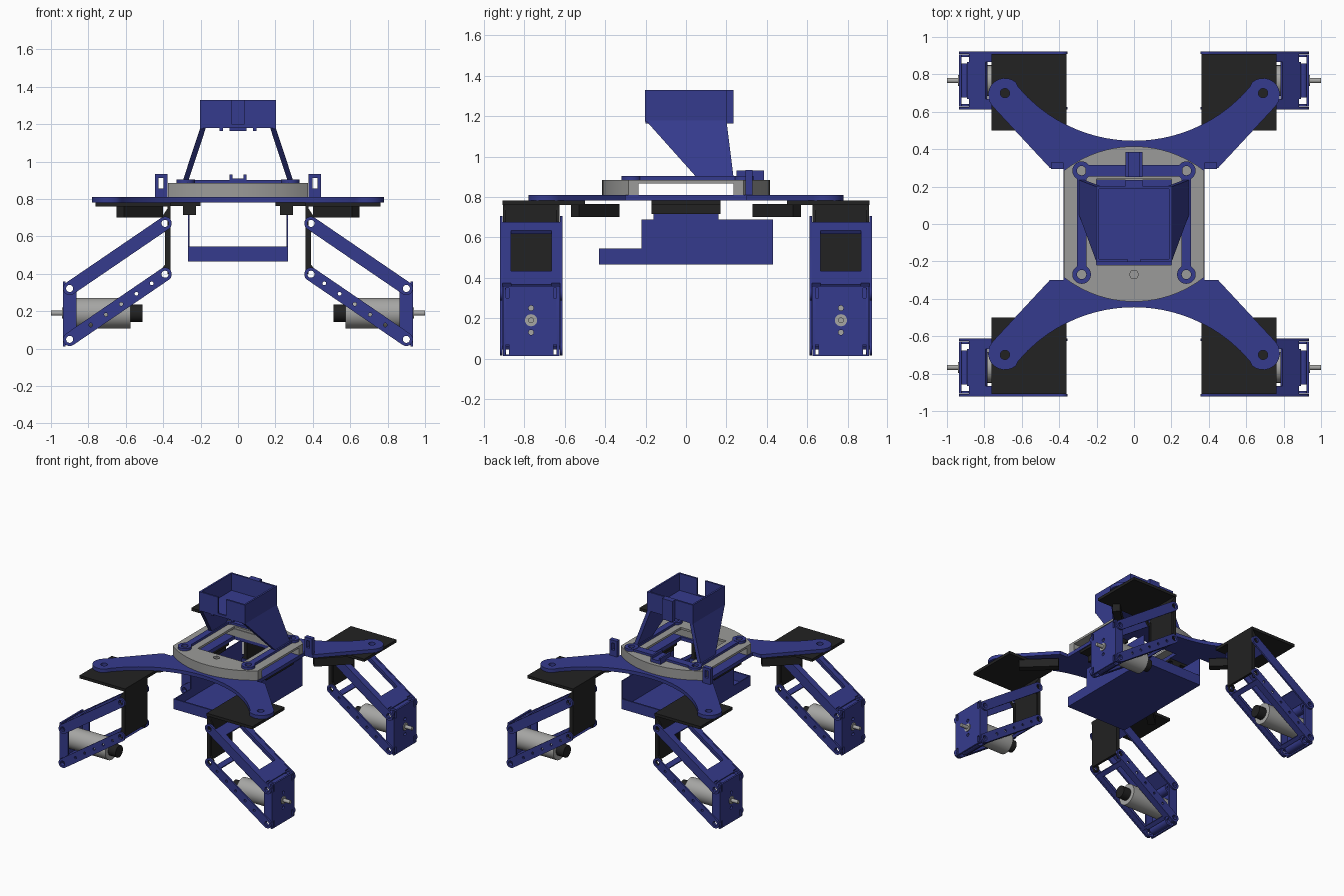
import bpy, bmesh
from math import sin, cos, pi, sqrt, radians, atan2

if "Cube" in bpy.data.objects:
    bpy.data.objects.remove(bpy.data.objects["Cube"])


def material(name, rgb):
    m = bpy.data.materials.new(name)
    m.use_nodes = True
    m.diffuse_color = (*rgb, 1)
    m.node_tree.nodes["Principled BSDF"].inputs["Base Color"].default_value = (*rgb, 1)
    return m


BLUE = material("blue plastic", (0.036, 0.044, 0.27))
GREY = material("grey plate", (0.33, 0.33, 0.32))
METAL = material("motor metal", (0.38, 0.38, 0.37))
BLACK = material("black plastic", (0.016, 0.016, 0.016))
PLANES = {"xy": lambda u, v, w: (u, v, w), "xz": lambda u, v, w: (u, w, v),
          "yz": lambda u, v, w: (w, u, v)}


def circle(u, v, r, n=20, a0=0, a1=360):
    full = a1 - a0 == 360
    k = n if full else n - 1
    return [(u + r * cos(radians(a0 + (a1 - a0) * i / k)),
             v + r * sin(radians(a0 + (a1 - a0) * i / k))) for i in range(n)]


def rect(u0, u1, v0, v1):
    return [(u0, v0), (u1, v0), (u1, v1), (u0, v1)]


def capsule(p, q, r):
    a = atan2(q[1] - p[1], q[0] - p[0]) * 180 / pi
    return circle(*q, r, 9, a - 90, a + 90) + circle(*p, r, 9, a + 90, a + 270)


def prism(name, plane, outline, w0, w1, mat, holes=()):
    """Extrude an outline with holes between two depths."""
    cu = bpy.data.curves.new(name, "CURVE")
    cu.dimensions, cu.fill_mode, cu.extrude = "2D", "BOTH", abs(w1 - w0) / 2
    for loop in [outline, *holes]:
        s = cu.splines.new("POLY")
        s.points.add(len(loop) - 1)
        s.use_cyclic_u = True
        for pt, (u, v) in zip(s.points, loop):
            pt.co = (u, v, 0, 1)
    tmp = bpy.data.objects.new(name + "_profile", cu)
    bpy.context.collection.objects.link(tmp)
    dg = bpy.context.evaluated_depsgraph_get()
    me = bpy.data.meshes.new_from_object(tmp.evaluated_get(dg))
    bpy.data.objects.remove(tmp)
    bpy.data.curves.remove(cu)
    me.name = name
    bm = bmesh.new()
    bm.from_mesh(me)
    for v in bm.verts:
        v.co = PLANES[plane](v.co.x, v.co.y, v.co.z + (w0 + w1) / 2)
    bmesh.ops.remove_doubles(bm, verts=bm.verts, dist=1e-5)
    bmesh.ops.recalc_face_normals(bm, faces=bm.faces)
    bm.to_mesh(me)
    bm.free()
    me.materials.clear()
    me.materials.append(mat)
    me.shade_smooth()
    me.set_sharp_from_angle(angle=0.6)
    ob = bpy.data.objects.new(name, me)
    bpy.context.collection.objects.link(ob)
    return ob


def box(name, x0, x1, y0, y1, z0, z1, mat):
    return prism(name, "xy", rect(x0, x1, y0, y1), z0, z1, mat)


def mirror(objs, signs):
    """Copy parts to the mirrored places given by x and y signs."""
    for ob in objs:
        base = ob.name
        for sx, sy in signs:
            me = ob.data.copy()
            for v in me.vertices:
                v.co.x *= sx
                v.co.y *= sy
            if sx * sy < 0:
                me.flip_normals()
            side = ("front_" if sy < 0 else "") + ("right_" if sx < 0 else "")
            bpy.context.collection.objects.link(bpy.data.objects.new(side + base, me))


FOUR = [(-1, 1), (1, -1), (-1, -1)]
PAIR = [(-1, 1)]


def sym4(q):
    """Close a quarter outline over both axes."""
    loop = q + [(x, -y) for x, y in reversed(q)]
    return loop + [(-x, -y) for x, y in q[1:]] + [(-x, y) for x, y in reversed(q[1:])]


# X-shaped chassis plate
R = 0.81
quarter = [(0.62 * i / 12, 0.445 + R - sqrt(R * R - (0.62 * i / 12) ** 2)) for i in range(13)]
quarter += circle(0.69, 0.69, 0.09, 12, 130, -42) + [(0.45, 0.3), (0.378, 0.3)]
bolts = [circle(sx * 0.69, sy * 0.7, 0.025) for sx in (-1, 1) for sy in (-1, 1)]
opening = rect(-0.2, 0.2, -0.22, 0.24)
prism("chassis_plate", "xy", sym4(quarter), 0.782, 0.81, BLUE, bolts + [opening])

# Grey deck on two crescent spacers
R = 0.606
arc = [(0.375 * i / 10, 0.415 - R + sqrt(R * R - (0.375 * i / 10) ** 2)) for i in range(11)]
prism("deck_top", "xy", sym4(arc), 0.868, 0.885, GREY, [opening, circle(0, -0.27, 0.025, 6)])
crescent = [(-x, y) for x, y in reversed(arc[1:])] + arc + [(0.375, 0.235), (-0.375, 0.235)]
mirror([prism("deck_spacer", "xy", crescent, 0.81, 0.868, GREY)], [(1, -1)])

# Slotted lugs at the back corners
mirror([prism("lug", "xz", rect(0.378, 0.445, 0.81, 0.935), 0.295, 0.33, BLUE,
              [rect(0.398, 0.425, 0.855, 0.912)])], PAIR)

# Hopper base: rails with eyelets, cross bar and clip
rail = prism("hopper_rail", "xy", rect(0.255, 0.305, -0.24, 0.25), 0.885, 0.903, BLUE)
eyes = [prism("eyelet_" + n, "xy", circle(0.28, y, 0.05), 0.885, 0.905, BLUE,
              [circle(0.28, y, 0.025)]) for n, y in (("front", -0.27), ("back", 0.285))]
mirror([rail] + eyes, PAIR)
box("cross_bar", -0.26, 0.26, 0.255, 0.315, 0.885, 0.903, BLUE)
box("clip_base", -0.045, 0.045, 0.25, 0.385, 0.885, 0.91, BLUE)
mirror([box("clip_side", 0.03, 0.045, 0.25, 0.385, 0.91, 0.932, BLUE)], PAIR)

# Hopper: splayed side plates carrying an open box with a front slot
leg = prism("hopper_side", "yz", [(-0.2, 1.18), (0.2, 1.18), (0.235, 0.9), (0.05, 0.9)],
            0.172, 0.202, BLUE)
for v in leg.data.vertices:
    v.co.x += (1.18 - v.co.z) * 0.33
wall = box("hopper_wall", 0.188, 0.202, -0.202, 0.202, 1.175, 1.33, BLUE)
tab = box("floor_tab", 0.08, 0.1, -0.2, -0.18, 1.165, 1.18, BLUE)
mirror([leg, wall, tab], PAIR)
box("hopper_floor", -0.19, 0.19, -0.2, 0.2, 1.18, 1.195, BLUE)
box("hopper_back", -0.19, 0.19, 0.188, 0.202, 1.18, 1.33, BLUE)
box("hopper_back_rib", -0.045, 0.045, 0.2, 0.235, 1.165, 1.33, BLUE)
prism("hopper_front", "xz", [(-0.19, 1.18), (0.19, 1.18), (0.19, 1.33), (0.035, 1.33), (0.035, 1.2),
                             (-0.035, 1.2), (-0.035, 1.33), (-0.19, 1.33)], -0.202, -0.188, BLUE)

# Hanging tray
box("tray_floor", -0.268, 0.268, -0.43, 0.43, 0.465, 0.477, BLUE)
mirror([box("tray_end", -0.268, 0.268, 0.418, 0.43, 0.465, 0.545, BLUE)], [(1, -1)])
side = [(-0.43, 0.465), (0.43, 0.465), (0.43, 0.69), (0.16, 0.69), (0.16, 0.76), (-0.16, 0.76),
        (-0.16, 0.69), (-0.22, 0.69), (-0.22, 0.545), (-0.43, 0.545)]
mirror([prism("tray_side", "yz", side, 0.26, 0.268, BLUE),
        box("tray_mount", 0.225, 0.295, -0.17, 0.17, 0.715, 0.765, BLACK),
        box("tray_mount_flange", 0.2, 0.37, -0.17, 0.17, 0.762, 0.782, BLACK)], PAIR)

# Leg, built at the back left and mirrored to the other corners
CY = 0.767
TOP = ((0.39, 0.67), (0.9, 0.322))
LOW = ((0.39, 0.398), (0.9, 0.05))


def span(name, w0, w1, outline, mat=BLUE, holes=()):
    return prism(name, "xz", outline, CY + w0, CY + w1, mat, holes)


def link(name, p, q, off0, off1, t0, t1, extra):
    """Channel link: two drilled bars and a flat web with a window."""
    at = lambda t: (p[0] + (q[0] - p[0]) * t, p[1] + (q[1] - p[1]) * t)

    def band(a, b):
        (x0, z0), (x1, z1) = at(a), at(b)
        return [(x + 0.565 * o, z + 0.825 * o) for x, z, o in
                ((x0, z0, off0), (x1, z1, off0), (x1, z1, off1), (x0, z0, off1))]

    holes = [circle(*p, 0.019), circle(*q, 0.019)]
    holes += [circle(*at(t), 0.01, 10) for t in extra]
    parts = [span(f"{name}_{n}_bar", w, w + 0.013, capsule(p, q, 0.036), BLUE, holes)
             for n, w in (("inner", -0.155), ("outer", 0.142))]
    parts += [span(f"{name}_{n}_rail", w, w + 0.043, band(0.06, 0.93))
              for n, w in (("inner", -0.143), ("outer", 0.1))]
    parts += [span(f"{name}_top_web", -0.1, 0.1, band(0.06, t0)),
              span(f"{name}_end_web", -0.1, 0.1, band(t1, 0.95))]
    return parts


parts = link("upper_link", *TOP, 0.014, 0.034, 0.186, 0.757, [])
parts += link("lower_link", *LOW, -0.034, -0.014, 0.12, 0.9, [0.14, 0.3, 0.46, 0.62, 0.78])

# Hip plate, diagonal stiffener and upright
parts.append(box("hip_plate", 0.36, 0.762, 0.5, 0.908, 0.76, 0.782, BLACK))
parts.append(prism("hip_stiffener", "xy", [(0.4, 0.37), (0.44, 0.33), (0.65, 0.53), (0.61, 0.57)],
                   0.7, 0.765, BLACK))
parts.append(box("upright", 0.36, 0.378, CY - 0.135, CY + 0.135, 0.4, 0.765, BLACK))
ear = [(0.36, 0.41), (0.38, 0.365), (0.41, 0.375), (0.42, 0.41), (0.39, 0.45), (0.39, 0.62),
       (0.42, 0.66), (0.41, 0.7), (0.37, 0.76), (0.36, 0.76)]
for n, w in (("inner", -0.14), ("outer", 0.125)):
    parts.append(span(f"upright_{n}_ear", w, w + 0.015, ear, BLACK,
                      [circle(*TOP[0], 0.019), circle(*LOW[0], 0.019)]))
    parts.append(span(f"end_{n}_ear", w, w + 0.015, capsule(LOW[1], TOP[1], 0.036), BLUE,
                      [circle(*TOP[1], 0.019), circle(*LOW[1], 0.019)]))

# End bracket with pivot tubes
slots = [rect(CY + s * 0.118 - 0.008, CY + s * 0.118 + 0.008, z, z + 0.05)
         for s in (-1, 1) for z in (0.02, 0.3)]
screws = [circle(CY, z, 0.013, 12) for z in (0.13, 0.25)]
parts.append(prism("end_plate", "yz", rect(CY - 0.14, CY + 0.14, 0.012, 0.36), 0.922, 0.936,
                   BLUE, slots + screws))
for n, c in (("upper", TOP[1]), ("lower", LOW[1])):
    parts.append(span(f"{n}_pivot_tube", -0.09, 0.09, circle(*c, 0.036), BLUE,
                      [circle(*c, 0.019)]))

# Motor with gear and shaft
for n, r, x0, x1, mat in (("motor_body", 0.082, 0.575, 0.922, METAL),
                          ("motor_gear", 0.047, 0.51, 0.575, BLACK),
                          ("shaft_collar", 0.03, 0.922, 0.942, METAL),
                          ("motor_shaft", 0.014, 0.94, 1.0, METAL)):
    parts.append(prism(n, "yz", circle(CY, 0.19, r, 32), x0, x1, mat))
mirror(parts, FOUR)
